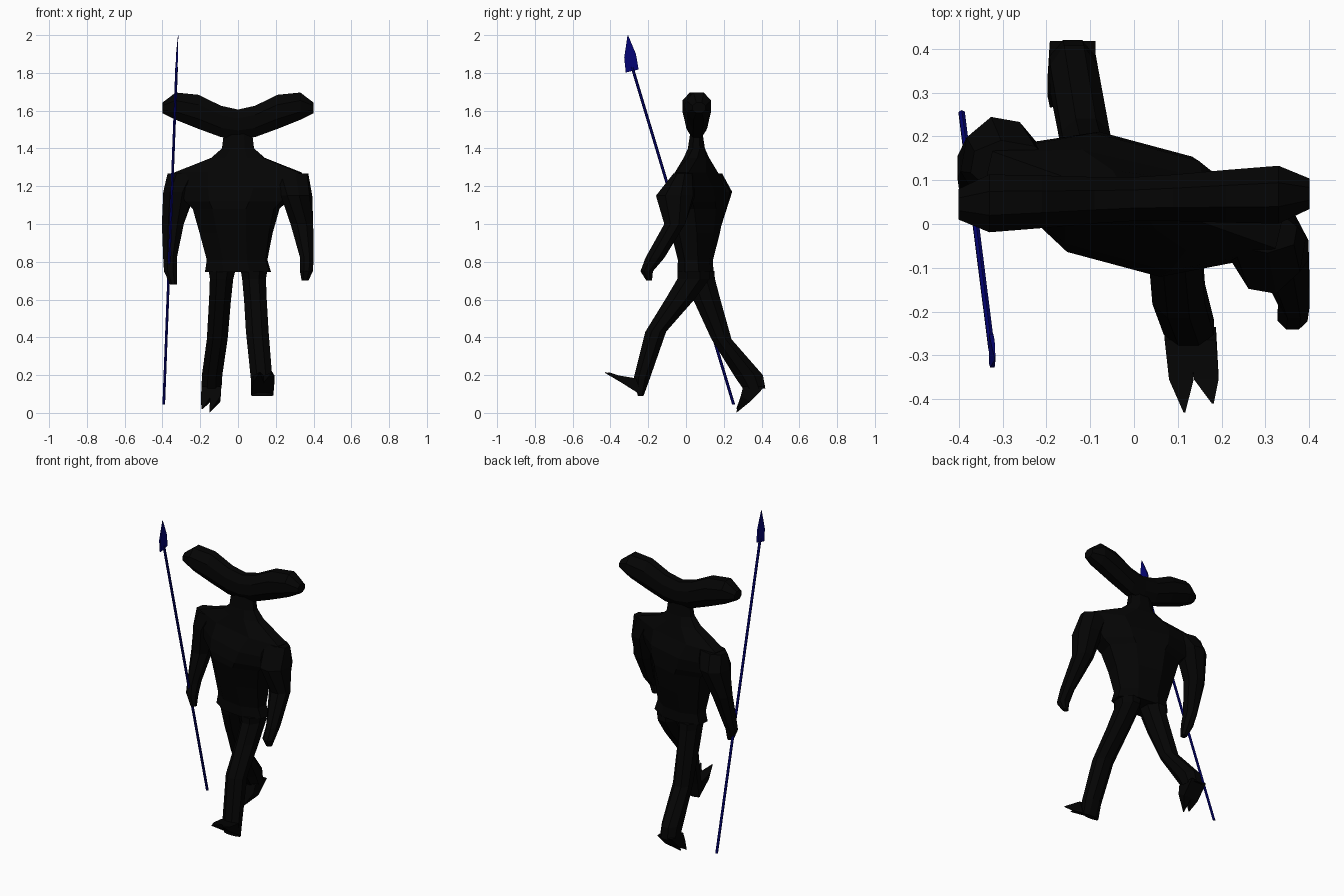
import bpy, bmesh, math
from mathutils import Vector


def material(name, rgb):
    m = bpy.data.materials.new(name)
    m.diffuse_color = (*rgb, 1)
    return m


BLACK = material("black", (0.0012, 0.0012, 0.0012))
BLUE = material("dark_blue", (0.001, 0.001, 0.18))


def loft(name, rings, mat=BLACK, n=8):
    """Skin rings of (centre, u half axis, v half axis) and cap both ends."""
    bm = bmesh.new()
    k = 1 / math.cos(math.pi / n)
    loops = []
    for c, u, v in rings:
        c, u, v = Vector(c), Vector(u), Vector(v)
        loop = []
        for i in range(n):
            a = 2 * math.pi * (i + 0.5) / n
            loop.append(bm.verts.new(c + k * (u * math.cos(a) + v * math.sin(a))))
        loops.append(loop)
    for a, b in zip(loops, loops[1:]):
        for i in range(n):
            j = (i + 1) % n
            bm.faces.new((a[i], a[j], b[j], b[i]))
    bm.faces.new(loops[0])
    bm.faces.new(loops[-1])
    bmesh.ops.recalc_face_normals(bm, faces=bm.faces)
    me = bpy.data.meshes.new(name)
    bm.to_mesh(me)
    bm.free()
    ob = bpy.data.objects.new(name, me)
    me.materials.append(mat)
    bpy.context.collection.objects.link(ob)
    return ob


def column(name, rows):
    """Loft of level rings: x, y, z, half width, half depth, yaw in degrees."""
    rings = []
    for x, y, z, rx, ry, yaw in rows:
        a = math.radians(yaw)
        rings.append(((x, y, z), (rx * math.cos(a), rx * math.sin(a), 0),
                      (-ry * math.sin(a), ry * math.cos(a), 0)))
    return loft(name, rings)


# twisted torso with hips and neck
column("torso", [
    (0, 0.05, 0.745, 0.172, 0.088, -6),
    (-0.005, 0.05, 0.81, 0.157, 0.085, -8), (-0.01, 0.05, 0.95, 0.187, 0.115, -12),
    (-0.01, 0.045, 1.08, 0.222, 0.142, -15), (-0.01, 0.045, 1.12, 0.265, 0.142, -15),
    (-0.005, 0.05, 1.19, 0.30, 0.13, -15), (0, 0.055, 1.272, 0.34, 0.085, -13),
    (0, 0.055, 1.35, 0.14, 0.06, -8),
    (0, 0.055, 1.40, 0.085, 0.045, 0), (0, 0.055, 1.48, 0.075, 0.033, 0)])

# wide upswept head: x, middle z, half height, half depth
half = [(0, 1.528, 0.078, 0.05), (0.09, 1.543, 0.083, 0.053),
        (0.21, 1.594, 0.09, 0.06), (0.33, 1.624, 0.072, 0.066),
        (0.40, 1.615, 0.028, 0.035)]
stations = [(-x, z, h, d) for x, z, h, d in reversed(half[1:])] + half
loft("head", [((x, 0.057 + 0.03 * x, z), (0, d, 0), (0, 0, h))
              for x, z, h, d in stations])

# arms, one swung forward and one holding the spear
column("left_arm", [
    (0.275, -0.01, 1.268, 0.095, 0.05, -10), (0.31, -0.055, 1.15, 0.077, 0.10, -10),
    (0.338, -0.06, 1.00, 0.06, 0.055, 0), (0.365, -0.165, 0.82, 0.036, 0.05, 0),
    (0.362, -0.208, 0.75, 0.034, 0.033, 0), (0.355, -0.195, 0.70, 0.018, 0.015, 0)])
column("right_arm", [
    (-0.275, 0.125, 1.268, 0.095, 0.06, -10), (-0.31, 0.145, 1.17, 0.08, 0.095, -10),
    (-0.345, 0.13, 1.00, 0.058, 0.06, 0), (-0.36, 0.075, 0.82, 0.036, 0.048, 0),
    (-0.358, 0.05, 0.75, 0.034, 0.035, 0), (-0.342, 0.04, 0.68, 0.018, 0.018, 0)])

# striding legs
column("left_leg", [
    (0.085, 0.04, 0.75, 0.07, 0.085, 0), (0.085, 0.04, 0.71, 0.063, 0.085, 0),
    (0.092, -0.033, 0.60, 0.06, 0.077, 0),
    (0.102, -0.16, 0.43, 0.06, 0.055, 0), (0.125, -0.235, 0.18, 0.057, 0.043, 0),
    (0.128, -0.24, 0.09, 0.055, 0.015, 0)])
column("right_leg", [
    (-0.085, 0.07, 0.75, 0.07, 0.08, 0), (-0.087, 0.075, 0.71, 0.062, 0.078, 0),
    (-0.095, 0.11, 0.60, 0.058, 0.072, 0),
    (-0.11, 0.188, 0.39, 0.055, 0.053, 0), (-0.137, 0.33, 0.20, 0.054, 0.077, 0),
    (-0.14, 0.36, 0.13, 0.053, 0.06, 0)])

# two pointed toes on each foot
for i, (x, tip, y) in enumerate([(0.1, 0.115, -0.43), (0.157, 0.18, -0.41)]):
    loft(f"left_toe_{i + 1}", [
        ((x, -0.25, 0.138), (0.03, 0, 0), (0, -0.015, 0.045)),
        ((x + 0.008, -0.35, 0.18), (0.028, 0, 0), (0, -0.005, 0.018)),
        ((tip, y, 0.214), (0.002, 0, 0), (0, 0, 0.002))], n=4)
for i, (x, tip, z) in enumerate([(-0.115, -0.15, 0.003), (-0.165, -0.19, 0.02)]):
    loft(f"right_toe_{i + 1}", [
        ((x, 0.36, 0.14), (0.027, 0, 0), (0, 0.058, 0)),
        ((x - 0.005, 0.315, 0.075), (0.027, 0, 0), (0, 0.025, -0.015)),
        ((tip, 0.268, z), (0.002, 0, 0), (0, 0.002, 0))], n=4)

# spear shaft and flat blade
r = 0.007
loft("spear_shaft", [((-0.393, 0.252, 0.045), (r, 0, 0), (0, r, 0)),
                     ((-0.325, -0.285, 1.83), (r, 0, 0), (0, r, 0))], BLUE, 6)
loft("spear_blade", [((-0.326, -0.285, 1.81), (0.005, 0, 0), (0, 0.034, 0.008)),
                     ((-0.323, -0.296, 1.89), (0.005, 0, 0), (0, 0.031, 0.01)),
                     ((-0.317, -0.308, 1.998), (0.001, 0, 0), (0, 0.002, 0))], BLUE, 4)
